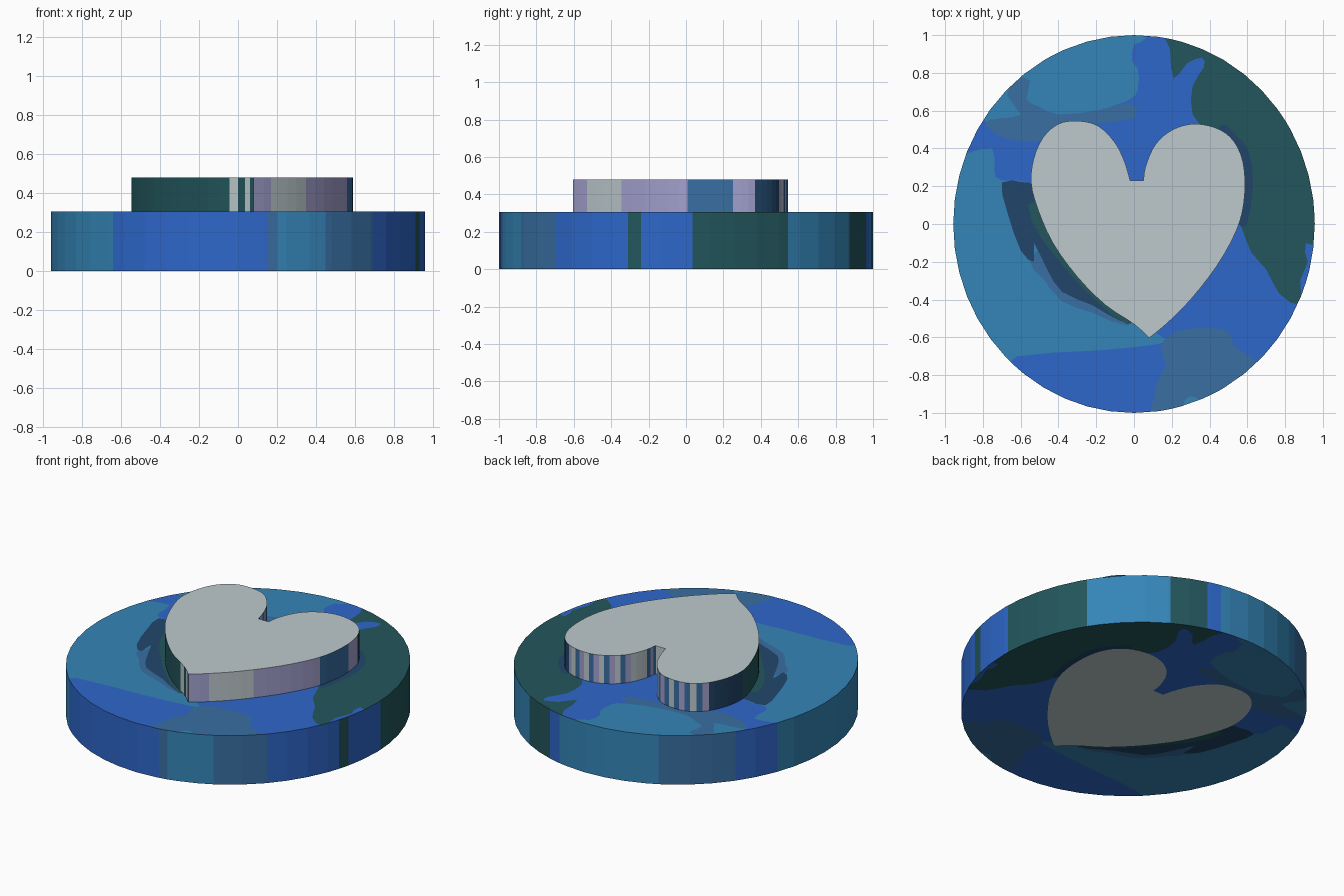
import bpy, bmesh, math
from mathutils import Vector
from mathutils.geometry import delaunay_2d_cdt

if "Cube" in bpy.data.objects:
    bpy.data.objects.remove(bpy.data.objects["Cube"])

RX, RY, BASE_H, TOP_H = 0.957, 1.0, 0.305, 0.48

# ---- flat colours
def lin(c):
    c /= 255
    return c / 12.92 if c <= 0.04045 else ((c + 0.055) / 1.055) ** 2.4

COLOURS = {"royal_blue": (46, 103, 202), "teal_blue": (52, 133, 183), "steel_blue": (56, 110, 162),
           "dark_green": (34, 86, 92), "navy": (33, 70, 106), "pale_grey": (190, 202, 206),
           "lavender": (164, 162, 208)}
NAMES = list(COLOURS)
MATS = []
for n, rgb in COLOURS.items():
    m = bpy.data.materials.new(n)
    m.diffuse_color = (*[lin(c) for c in rgb], 1)
    m.use_nodes = True
    m.node_tree.nodes["Principled BSDF"].inputs["Base Color"].default_value = m.diffuse_color
    MATS.append(m)

# ---- helpers
def inside(p, poly):
    hit = False
    for (x1, y1), (x2, y2) in zip(poly, poly[1:] + poly[:1]):
        if (y1 > p[1]) != (y2 > p[1]) and p[0] < (x2 - x1) * (p[1] - y1) / (y2 - y1) + x1:
            hit = not hit
    return hit

def smooth(pts, n, closed=True):
    """Catmull-Rom curve through the points."""
    P, k, out = [Vector(p) for p in pts], len(pts), []
    for i in range(k if closed else k - 1):
        g = (lambda j: P[j % k]) if closed else (lambda j: P[max(0, min(k - 1, j))])
        a, b, c, d = g(i - 1), g(i), g(i + 1), g(i + 2)
        for s in range(n):
            t = s / n
            q = 0.5 * (2 * b + (c - a) * t + (2 * a - 5 * b + 4 * c - d) * t * t
                       + (3 * b - a - 3 * c + d) * t ** 3)
            out.append((q.x, q.y))
    if not closed:
        out.append(tuple(pts[-1]))
    return out

def finish(name, bm):
    bmesh.ops.recalc_face_normals(bm, faces=bm.faces)
    me = bpy.data.meshes.new(name)
    bm.to_mesh(me)
    bm.free()
    for m in MATS:
        me.materials.append(m)
    ob = bpy.data.objects.new(name, me)
    bpy.context.collection.objects.link(ob)

# ---- heart outline: right side, then left side, sharp at the tip and notch
right = [(.05, .23), (.06, .30), (.10, .40), (.16, .47), (.24, .515), (.33, .53), (.43, .51), (.51, .46),
         (.565, .37), (.587, .25), (.58, .1), (.54, -.04), (.44, -.22), (.3, -.4), (.17, -.53), (.08, -.603)]
left = [(.08, -.603), (0, -.53), (-.15, -.43), (-.3, -.28), (-.43, -.10), (-.51, .08), (-.545, .22),
        (-.53, .35), (-.48, .46), (-.40, .53), (-.3, .546), (-.19, .52), (-.1, .43), (-.05, .33), (-.02, .23)]
heart = smooth(right, 3, False) + smooth(left, 3, False)[1:]

# ---- painted patches on the disc, later ones lie over earlier ones
teal_top = [(.09, 1.2), (.07, .99), (0, .95), (-.01, .86), (.02, .82), (.02, .71), (-.04, .65), (-.3, .56),
            (-.5, .45), (-.62, .47), (-.78, .52), (-.8, .58), (-1, .72), (-1.1, 1.2)]
teal_left = [(-1.2, .30), (-.9, .37), (-.75, .40), (-.74, .28), (-.70, .23), (-.5, .2), (-.3, -.1),
             (.08, -.55), (.18, -.61), (.1, -.64), (-.2, -.67), (-.62, -.70), (-.75, -.8), (-1.2, -.8)]
steel_top = [(-.79, .54), (-.72, .47), (-.6, .44), (-.45, .45), (-.3, .52), (0, .56), (-.02, .64), (-.2, .6),
             (-.4, .58), (-.5, .62), (-.57, .66), (-.55, .76), (-.63, .77), (-.67, .68), (-.6, .58), (-.7, .56)]
green_right = [(.18, 1.2), (.19, .93), (.21, .77), (.28, .85), (.36, .88), (.37, .83), (.31, .73),
               (.31, .58), (.4, .45), (.5, .1), (.57, -.02), (.62, -.15), (.7, -.24), (.77, -.37),
               (.88, -.43), (.88, -.3), (.92, -.2), (.91, -.1), (1.1, -.02), (1.2, 1.2)]
steel_front = [(.12, -1.2), (.12, -.85), (.17, -.75), (.14, -.66), (.2, -.58), (.35, -.55), (.5, -.57),
               (.53, -.65), (.63, -.71), (.67, -.78), (.8, -1)]
teal_spot = [(.26, -1.1), (.27, -.93), (.33, -.92), (.4, -.97), (.47, -.94), (.5, -.85), (.57, -.83), (.58, -1.1)]
steel_fringe = [(-.55, -.2), (-.48, -.29), (-.38, -.41), (-.22, -.47), (-.04, -.535), (0, -.4), (-.4, -.1)]
navy_left = [(-.70, .22), (-.67, .06), (-.6, -.14), (-.53, -.20), (-.53, -.1), (-.46, -.24), (-.38, -.36),
             (-.22, -.43), (-.08, -.51), (0, -.5), (-.2, -.2), (-.4, .1), (-.48, .2), (-.58, .22)]
green_strip = [(-.56, .1), (-.5, -.06), (-.4, -.19), (-.25, -.36), (-.03, -.535), (-.1, -.3), (-.4, .1)]
navy_right = [(.45, .52), (.54, .47), (.61, .38), (.63, .2), (.59, -.02), (.5, .1)]
PATCHES = [("teal_blue", teal_top), ("teal_blue", teal_left), ("steel_blue", steel_top),
           ("dark_green", green_right), ("steel_blue", steel_front), ("teal_blue", teal_spot),
           ("steel_blue", steel_fringe), ("navy", navy_left), ("dark_green", green_strip),
           ("navy", navy_right)]
PATCHES = [(c, smooth(p, 2)) for c, p in PATCHES]

# ---- rim wall bands: colour up to each angle in degrees
BANDS = [(2, "royal_blue"), (33, "dark_green"), (61, "teal_blue"), (74, "dark_green"), (79, "royal_blue"),
         (117, "teal_blue"), (143, "steel_blue"), (158, "royal_blue"), (228, "teal_blue"),
         (279, "royal_blue"), (282, "steel_blue"), (298, "teal_blue"), (316, "steel_blue"),
         (342, "royal_blue"), (346, "dark_green"), (360, "royal_blue")]

# ---- round base: one flat layout cut along every patch edge, then given thickness
angles = sorted({i * 7.5 for i in range(48)} | {float(a) for a, _ in BANDS if a < 360})
disc = [(RX * math.cos(math.radians(a)), RY * math.sin(math.radians(a))) for a in angles]
pts, edges = [], []
for loop in [disc, heart] + [p for _, p in PATCHES]:
    k, n = len(pts), len(loop)
    pts += [Vector(p) for p in loop]
    edges += [(k + i, k + (i + 1) % n) for i in range(n)]
vs, _, tris, *_ = delaunay_2d_cdt(pts, edges, [], 0, 1e-5)

bm = bmesh.new()
top = [bm.verts.new((v.x, v.y, BASE_H)) for v in vs]
bot = [bm.verts.new((v.x, v.y, 0)) for v in vs]
use = {}
for t in tris:
    c = sum((vs[i] for i in t), Vector((0, 0))) / len(t)
    if not inside(c, disc):
        continue
    col = "royal_blue"
    for name, poly in PATCHES:
        if inside(c, poly):
            col = name
    bm.faces.new([top[i] for i in t]).material_index = NAMES.index(col)
    under = "pale_grey" if inside(c, heart) else col
    bm.faces.new([bot[i] for i in reversed(t)]).material_index = NAMES.index(under)
    for i in range(len(t)):
        a, b = t[i], t[(i + 1) % len(t)]
        use.setdefault(frozenset((a, b)), []).append((a, b))
for pair in use.values():
    if len(pair) == 1:
        a, b = pair[0]
        mid = (vs[a] + vs[b]) / 2
        ang = math.degrees(math.atan2(mid.y / RY, mid.x / RX)) % 360
        col = next(c for lim, c in BANDS if ang <= lim)
        f = bm.faces.new([top[b], top[a], bot[a], bot[b]])
        f.material_index = NAMES.index(col)
bmesh.ops.delete(bm, geom=[v for v in bm.verts if not v.link_faces], context='VERTS')
finish("round_base", bm)

# ---- raised heart with striped sides
def side_colour(x, y, i):
    if x < 0.08 and y < 0.2 and i > len(right):
        if x > -.1:
            return ("pale_grey", "dark_green")[i % 2]
        return "dark_green"
    if x < -.47:
        return "navy"
    if x < 0.06:
        return ("steel_blue", "lavender", "steel_blue", "pale_grey")[i % 4]
    if y > .5 or (y > .38 and x < .4):
        return ("lavender", "steel_blue", "pale_grey")[i % 3]
    if y > .38:
        return "navy"
    if x < .3 and y > 0:
        return "pale_grey"
    if y > .27:
        return "lavender"
    if y > .03:
        return "steel_blue"
    return "pale_grey" if -.52 < y < -.36 else "lavender"

bm = bmesh.new()
up = [bm.verts.new((x, y, TOP_H)) for x, y in heart]
lo = [bm.verts.new((x, y, BASE_H)) for x, y in heart]
n = len(heart)
bm.faces.new(up).material_index = NAMES.index("pale_grey")
bm.faces.new(lo[::-1]).material_index = NAMES.index("pale_grey")
for i in range(n):
    j = (i + 1) % n
    f = bm.faces.new([up[j], up[i], lo[i], lo[j]])
    x, y = (heart[i][0] + heart[j][0]) / 2, (heart[i][1] + heart[j][1]) / 2
    f.material_index = NAMES.index(side_colour(x, y, i))
bmesh.ops.triangulate(bm, faces=[f for f in bm.faces if len(f.verts) > 4])
finish("raised_heart", bm)
